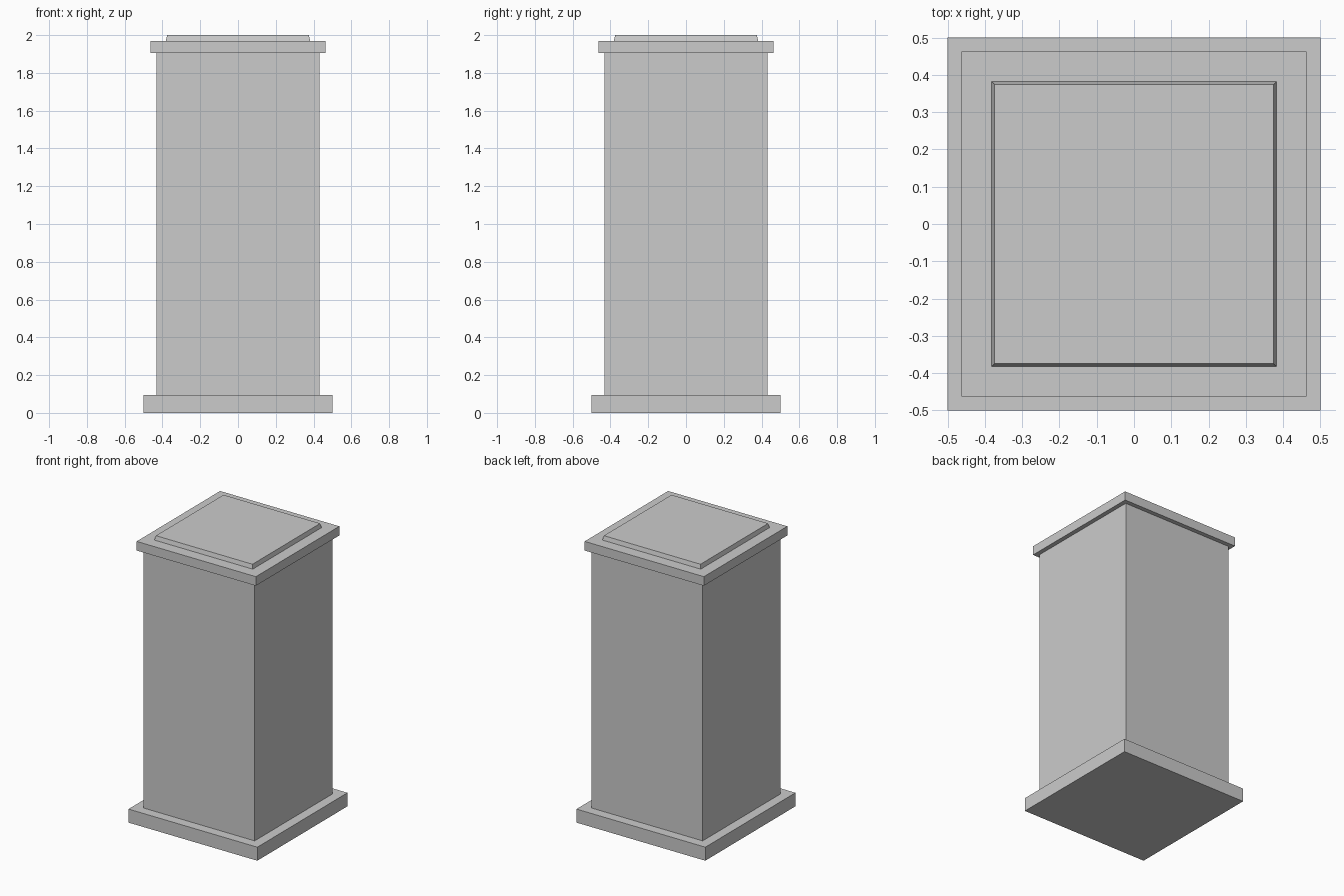
import bpy
import bmesh

if "Cube" in bpy.data.objects:
    bpy.data.objects.remove(bpy.data.objects["Cube"])


def square_block(name, z0, z1, half_bottom, half_top=None):
    """Square block from z0 to z1, optionally tapered towards the top."""
    half_top = half_bottom if half_top is None else half_top
    bm = bmesh.new()
    bmesh.ops.create_cube(bm, size=2)
    for v in bm.verts:
        half, z = (half_top, z1) if v.co.z > 0 else (half_bottom, z0)
        v.co = (v.co.x * half, v.co.y * half, z)
    mesh = bpy.data.meshes.new(name)
    bm.to_mesh(mesh)
    bm.free()
    obj = bpy.data.objects.new(name, mesh)
    bpy.context.collection.objects.link(obj)
    return obj


# Plinth, shaft, overhanging cap and the slightly tapered slab on top
square_block("base_plinth", 0.0, 0.095, 0.5)
square_block("pillar_shaft", 0.095, 1.906, 0.432)
square_block("cap", 1.906, 1.97, 0.463)
square_block("top_slab", 1.97, 2.0, 0.382, 0.375)
